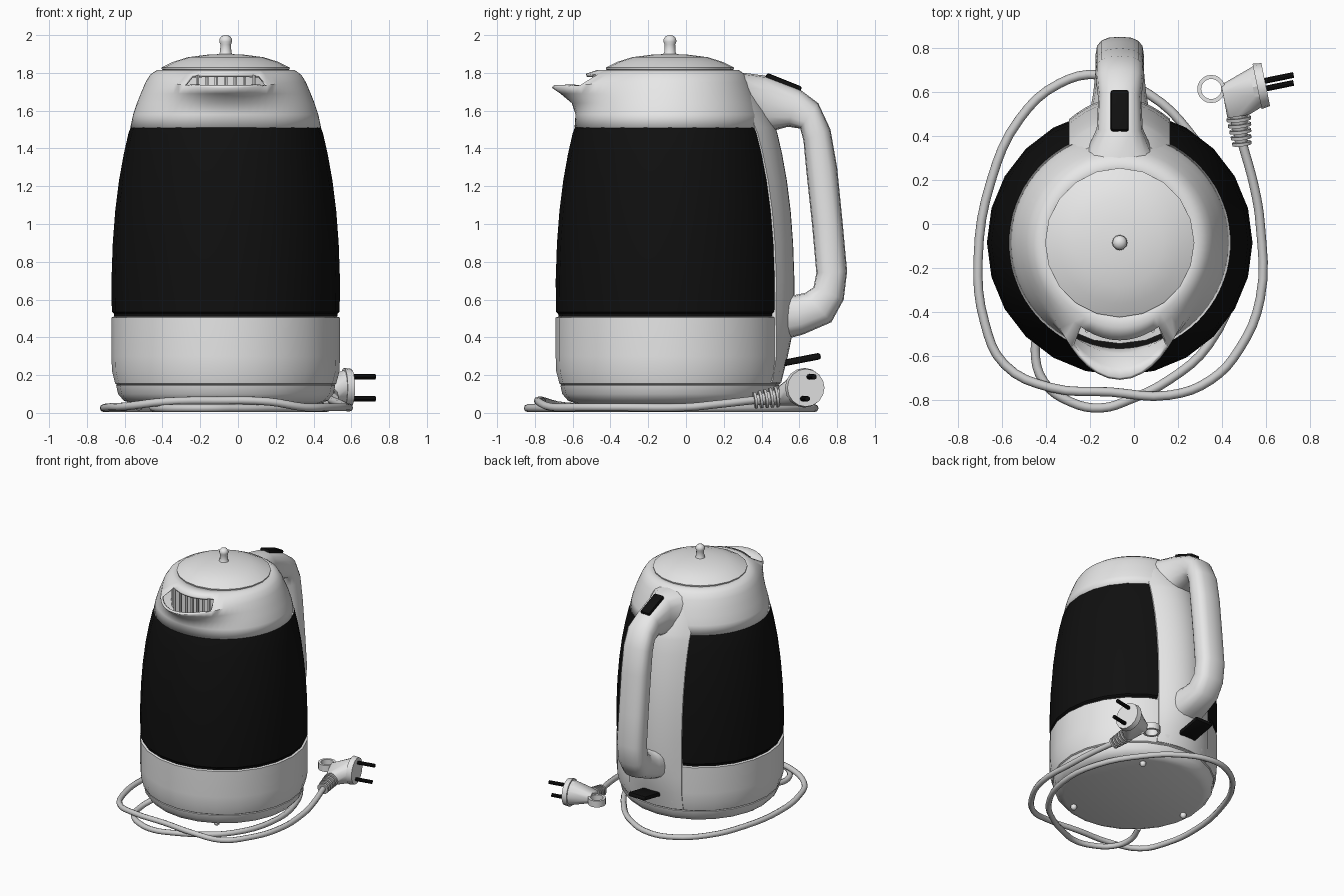
import bpy, bmesh, math
from mathutils import Vector, Matrix

if "Cube" in bpy.data.objects:
    bpy.data.objects.remove(bpy.data.objects["Cube"])

CX, CY = -0.065, -0.085          # kettle axis


def material(name, r, g, b):
    m = bpy.data.materials.new(name)
    m.diffuse_color = (r, g, b, 1)
    m.use_nodes = True
    m.node_tree.nodes["Principled BSDF"].inputs["Base Color"].default_value = m.diffuse_color
    return m


WHITE = material("white_plastic", 0.80, 0.80, 0.80)
BLACK = material("black", 0.005, 0.005, 0.005)
GREY = material("cord_grey", 0.60, 0.60, 0.60)


def finish(bm, name, mat, angle=35):
    bmesh.ops.recalc_face_normals(bm, faces=bm.faces)
    me = bpy.data.meshes.new(name)
    bm.to_mesh(me)
    bm.free()
    me.materials.append(mat)
    for p in me.polygons:
        p.use_smooth = True
    me.set_sharp_from_angle(angle=math.radians(angle))
    ob = bpy.data.objects.new(name, me)
    bpy.context.collection.objects.link(ob)
    return ob


def skin(bm, rings, closed=True, cap=False):
    """Bridge rows of points with quads."""
    rows = [[bm.verts.new(p) for p in r] for r in rings]
    n = len(rows[0])
    for a, b in zip(rows, rows[1:]):
        for i in range(n if closed else n - 1):
            j = (i + 1) % n
            bm.faces.new((a[i], a[j], b[j], b[i]))
    if cap:
        bm.faces.new(rows[0])
        bm.faces.new(rows[-1])
    return rows


def lathe(name, profile, mat, seg=24, cap=True, angle=35):
    bm = bmesh.new()
    skin(bm, [[(CX + r * math.sin(math.tau * i / seg), CY - r * math.cos(math.tau * i / seg), z)
               for i in range(seg)] for r, z in profile], cap=cap)
    return finish(bm, name, mat, angle)


def rod(bm, a, b, ra, rb=None, seg=12):
    a, b = Vector(a), Vector(b)
    m = Matrix.Translation((a + b) / 2) @ (b - a).to_track_quat('Z', 'Y').to_matrix().to_4x4()
    bmesh.ops.create_cone(bm, cap_ends=True, segments=seg, radius1=ra,
                          radius2=ra if rb is None else rb, depth=(b - a).length, matrix=m)


# Body: base plate, white lower shell, black jacket
lathe("power_base", [(0.50, 0.05), (0.54, 0.065), (0.57, 0.10), (0.58, 0.145), (0.57, 0.15)], WHITE)
lathe("lower_shell", [(0.57, 0.145), (0.585, 0.155), (0.602, 0.22), (0.605, 0.30),
                      (0.605, 0.505), (0.59, 0.51)], WHITE)
JACKET = [(0.590, 0.51), (0.592, 0.525), (0.603, 0.535), (0.605, 0.70), (0.598, 0.90), (0.585, 1.07),
          (0.565, 1.23), (0.540, 1.37), (0.515, 1.48), (0.503, 1.512)]
lathe("black_jacket", JACKET, BLACK)

# Upper shell with the spout pulled out at the front: z, radius, spout reach, spout z shift
SHELL = [(1.51, 0.505, 0, 0), (1.58, 0.49, 0.01, 0), (1.64, 0.47, 0.05, 0), (1.69, 0.45, 0.13, 0),
         (1.75, 0.425, 0.20, -0.03), (1.79, 0.40, 0.045, 0.005), (1.815, 0.365, 0.02, 0), (1.815, 0.30, 0, 0)]
SEG = 72
bm = bmesh.new()
rings = []
for z, r, reach, dz in SHELL:
    ring = []
    for i in range(SEG):
        a = math.tau * i / SEG
        off = math.degrees(min(a, math.tau - a))
        w = math.exp(-(off / 30) ** 2)
        rr = r + reach * w
        ring.append((CX + rr * math.sin(a), CY - rr * math.cos(a), z + dz * w))
    rings.append(ring)
rows = skin(bm, rings)
mouth = set(rows[4][:6] + rows[4][-5:] + rows[5][:6] + rows[5][-5:])
bmesh.ops.delete(bm, geom=[f for f in bm.faces if all(v in mouth for v in f.verts)], context='FACES_ONLY')
shell = finish(bm, "upper_shell_with_spout", WHITE, 50)
thick = shell.modifiers.new("wall", 'SOLIDIFY')
thick.thickness = 0.018
thick.offset = -1

# Spout filter: floor, back wall and slats inside the mouth
lathe("spout_inner_wall", [(0.46, 1.56), (0.38, 1.57), (0.375, 1.80)], WHITE, cap=False)
bm = bmesh.new()
for k in range(-3, 4):
    x = CX + 0.05 * k
    rod(bm, (x, CY - 0.40, 1.57), (x, CY - 0.40, 1.79), 0.01, seg=6)
finish(bm, "spout_filter_slats", WHITE)

# Lid and knob
lathe("lid", [(0.32, 1.81), (0.338, 1.818), (0.34, 1.828), (0.28, 1.858), (0.20, 1.883), (0.10, 1.896),
              (0.02, 1.90)], WHITE, 20)
lathe("lid_knob", [(0.042, 1.885), (0.03, 1.91), (0.028, 1.95), (0.034, 1.965), (0.033, 1.98),
                   (0.022, 1.995), (0.006, 2.0)], WHITE, 12, angle=60)

# Handle: outer edge, inner edge, half width
LOOP = [((0.20, 1.80), (0.26, 1.50), 0.24), ((0.31, 1.80), (0.36, 1.50), 0.15),
        ((0.42, 1.785), (0.45, 1.49), 0.105), ((0.60, 1.715), (0.54, 1.515), 0.098),
        ((0.70, 1.64), (0.605, 1.505), 0.108), ((0.765, 1.50), (0.622, 1.44), 0.11),
        ((0.80, 1.30), (0.637, 1.28), 0.11), ((0.83, 1.0), (0.667, 1.0), 0.11),
        ((0.853, 0.75), (0.69, 0.74), 0.11), ((0.835, 0.60), (0.675, 0.665), 0.11),
        ((0.77, 0.48), (0.63, 0.635), 0.11), ((0.62, 0.415), (0.58, 0.625), 0.12),
        ((0.42, 0.36), (0.44, 0.63), 0.15)]
bm = bmesh.new()
rings = []
for o, i, w in LOOP:
    o, i = Vector((0, *o)), Vector((0, *i))
    mid, half = (o + i) / 2, (o - i) / 2
    ring = []
    for k in range(16):
        c, s = math.cos(math.tau * k / 16), math.sin(math.tau * k / 16)
        c, s = (math.copysign(abs(v) ** 0.75, v) for v in (c, s))
        ring.append(mid + half * c + Vector((CX + w * s, 0, 0)))
    rings.append(ring)
skin(bm, rings, cap=True)
finish(bm, "handle", WHITE, 50)

# White spine down the back of the jacket, behind the handle
SPINE = [(0.585, 0.16, 0.0), (0.605, 0.30, 0.015), (0.605, 0.42, 0.04)] + \
        [(r, z, 0.05) for r, z in JACKET[2:]] + [(0.47, 1.60, 0.04), (0.44, 1.68, 0.02)]
bm = bmesh.new()
rings = []
for r, z, bulge in SPINE:
    ts = [k / 6 for k in range(-6, 7)]
    ring = [(CX + 0.23 * t, CY + math.sqrt(r * r - (0.23 * t) ** 2) + 0.004 + bulge * (1 - t * t), z) for t in ts]
    ring += [(CX + 0.22, CY + 0.40 * r / 0.6, z), (CX - 0.22, CY + 0.40 * r / 0.6, z)]
    rings.append(ring)
skin(bm, rings, cap=True)
finish(bm, "back_spine", WHITE)


# Black switches: on the handle top and the paddle under the handle
def slab(name, centre, size, tilt):
    bm = bmesh.new()
    bmesh.ops.create_cube(bm, size=1, matrix=Matrix.Diagonal((*size, 1)))
    bmesh.ops.bevel(bm, geom=bm.edges[:], offset=0.012, segments=2, affect='EDGES', profile=0.5)
    bmesh.ops.transform(bm, verts=bm.verts, matrix=Matrix.Translation(centre) @ Matrix.Rotation(tilt, 4, 'X'))
    finish(bm, name, BLACK)


slab("handle_button", (CX, 0.515, 1.745), (0.082, 0.20, 0.04), -0.38)
slab("power_switch", (CX, 0.60, 0.28), (0.15, 0.23, 0.035), 0.19)

# Feet
bm = bmesh.new()
for k in range(3):
    a = math.tau * k / 3 + 0.5
    bmesh.ops.create_uvsphere(bm, u_segments=10, v_segments=6, radius=0.024, matrix=Matrix.Translation(
        (CX + 0.46 * math.sin(a), CY - 0.46 * math.cos(a), 0.036)))
finish(bm, "feet", WHITE)

# Power cord
PATH = [(0.49, 0.38, 0.07), (0.55, 0.16, 0.045), (0.575, 0, 0.03), (0.575, -0.34, 0.03), (0.48, -0.57, 0.03),
        (0.35, -0.71, 0.03), (0.16, -0.78, 0.06), (-0.11, -0.765, 0.065), (-0.38, -0.745, 0.06),
        (-0.59, -0.64, 0.035), (-0.68, -0.45, 0.03), (-0.71, -0.16, 0.025), (-0.65, 0.20, 0.025),
        (-0.52, 0.48, 0.025), (-0.34, 0.64, 0.025), (-0.16, 0.68, 0.025), (0.07, 0.59, 0.025),
        (0.25, 0.42, 0.025), (0.43, 0.10, 0.025), (0.46, -0.25, 0.025), (0.34, -0.55, 0.025),
        (0.16, -0.71, 0.025), (-0.02, -0.80, 0.025), (-0.15, -0.838, 0.025), (-0.29, -0.81, 0.025),
        (-0.41, -0.72, 0.025), (-0.45, -0.57, 0.03), (-0.42, -0.45, 0.055)]
cu = bpy.data.curves.new("power_cord", 'CURVE')
cu.dimensions = '3D'
cu.bevel_depth = 0.021
cu.bevel_resolution = 2
cu.resolution_u = 4
cu.use_fill_caps = True
sp = cu.splines.new('BEZIER')
sp.bezier_points.add(len(PATH) - 1)
for p, co in zip(sp.bezier_points, PATH):
    p.co = co
    p.handle_left_type = p.handle_right_type = 'AUTO'
cu.materials.append(GREY)
cord = bpy.data.objects.new("power_cord", cu)
bpy.context.collection.objects.link(cord)
bpy.context.view_layer.objects.active = cord
cord.select_set(True)
bpy.ops.object.convert(target='MESH')

# Plug: face disc, tapered body, finger ring, ribbed strain relief, two pins
AX = Vector((0.98, 0.2, 0)).normalized()
FACE = Vector((0.60, 0.635, 0.133))
bm = bmesh.new()
rod(bm, FACE - AX * 0.04, FACE, 0.105, 0.10, 16)
finish(bm, "plug_face", WHITE)
bm = bmesh.new()
rod(bm, FACE - AX * 0.06, FACE - AX * 0.035, 0.085, 0.095, 12)
rod(bm, (0.405, 0.595, 0.12), (0.43, 0.60, 0.12), 0.04, seg=8)
rod(bm, (0.475, 0.49, 0.09), (0.472, 0.51, 0.09), 0.05, seg=8)
hull = bmesh.ops.convex_hull(bm, input=bm.verts[:])
bmesh.ops.delete(bm, geom=[v for v in bm.verts if not v.link_faces], context='VERTS')
finish(bm, "plug_body", WHITE)
bm = bmesh.new()
ring_pts = []
for i in range(21):
    a = math.tau * i / 20
    ring_pts.append([(0.352 + r * math.cos(a), 0.615 + r * math.sin(a), z)
                     for r, z in ((0.046, 0.095), (0.064, 0.095), (0.064, 0.145), (0.046, 0.145))])
skin(bm, ring_pts)
bmesh.ops.remove_doubles(bm, verts=bm.verts, dist=1e-5)
finish(bm, "plug_finger_ring", WHITE)
bm = bmesh.new()
A, B = Vector((0.475, 0.50, 0.088)), Vector((0.492, 0.36, 0.066))
rod(bm, A, B, 0.042, 0.026)
for k in range(5):
    p = A.lerp(B, 0.1 + 0.2 * k)
    rod(bm, p, p + (B - A) * 0.1, 0.056 - 0.003 * k)
finish(bm, "cord_strain_relief", GREY)
bm = bmesh.new()
for dy, dz in ((0.018, 0.058), (-0.018, -0.058)):
    p = FACE + Vector((0, dy, dz))
    rod(bm, p - AX * 0.01, p + AX * 0.13, 0.014, seg=10)
finish(bm, "plug_pins", BLACK)
